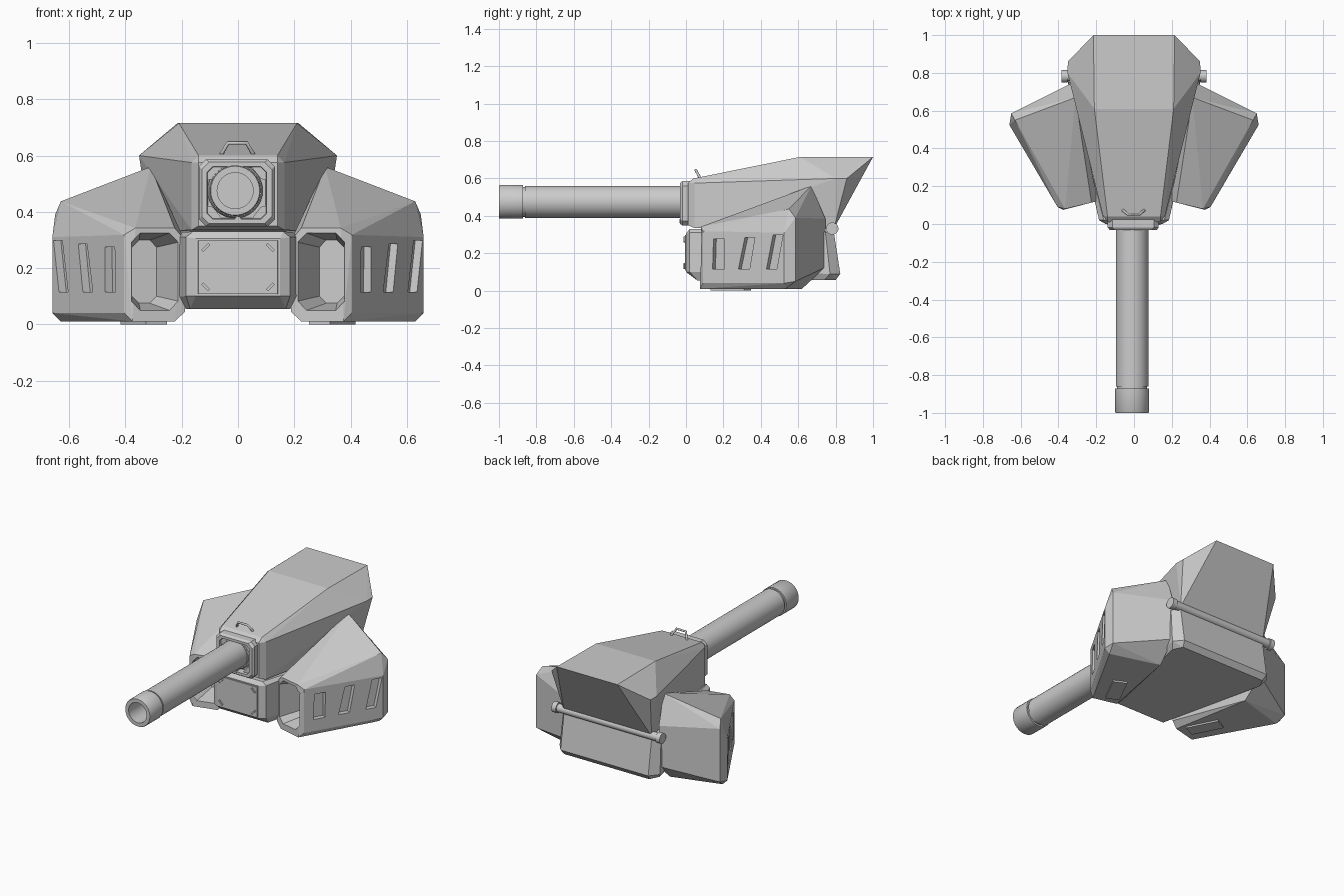
import bpy, bmesh, math
from mathutils import Vector, Matrix

if "Cube" in bpy.data.objects:
    bpy.data.objects.remove(bpy.data.objects["Cube"])


def finish(name, bm, smooth=False):
    bmesh.ops.recalc_face_normals(bm, faces=bm.faces)
    me = bpy.data.meshes.new(name)
    bm.to_mesh(me)
    bm.free()
    ob = bpy.data.objects.new(name, me)
    bpy.context.collection.objects.link(ob)
    if smooth:
        bpy.ops.object.select_all(action='DESELECT')
        ob.select_set(True)
        bpy.context.view_layer.objects.active = ob
        bpy.ops.object.shade_smooth_by_angle(angle=math.radians(35))
    return ob


def hulls(name, groups):
    """One object made of convex armour solids, one per point group."""
    bm = bmesh.new()
    for pts in groups:
        part = bmesh.new()
        for p in pts:
            part.verts.new(p)
        res = bmesh.ops.convex_hull(part, input=part.verts)
        junk = [g for g in res["geom_interior"] if isinstance(g, bmesh.types.BMVert)]
        bmesh.ops.delete(part, geom=junk, context='VERTS')
        bmesh.ops.dissolve_limit(part, angle_limit=math.radians(2),
                                 verts=part.verts, edges=part.edges)
        tmp = bpy.data.meshes.new("tmp")
        part.to_mesh(tmp)
        part.free()
        bm.from_mesh(tmp)
        bpy.data.meshes.remove(tmp)
    return finish(name, bm)


def both(pts):
    return [(s * x, y, z) for x, y, z in pts for s in (1, -1)]


def rings(name, loops, wrap=False, smooth=False):
    """Skin closed loops of points in order; wrap joins last to first."""
    bm = bmesh.new()
    rows = [[bm.verts.new(p) for p in lp] for lp in loops]
    pairs = list(zip(rows, rows[1:])) + ([(rows[-1], rows[0])] if wrap else [])
    for a, b in pairs:
        n = len(a)
        for i in range(n):
            bm.faces.new((a[i], a[(i + 1) % n], b[(i + 1) % n], b[i]))
    if not wrap:
        bm.faces.new(rows[0])
        bm.faces.new(rows[-1])
    return finish(name, bm, smooth)


def lathe(name, profile, x, z, n=32):
    """Spin (y, radius) pairs round an axis parallel to y."""
    ang = [2 * math.pi * i / n for i in range(n)]
    return rings(name, [[(x + r * math.cos(a), y, z + r * math.sin(a)) for a in ang]
                        for y, r in profile], smooth=True)


def octagon(hw, hh, c):
    return [(hw, -hh + c), (hw, hh - c), (hw - c, hh), (c - hw, hh),
            (-hw, hh - c), (-hw, c - hh), (c - hw, -hh), (hw - c, -hh)]


# upper hull with overhanging rear
hulls("upper_hull", [both([
    (.14, .01, .35), (.14, .01, .575), (.165, .045, .335), (.165, .045, .575),
    (.14, .04, .60), (.21, .61, .715), (.215, 1.0, .715), (.352, .80, .60),
    (.35, .86, .60), (.345, .80, .565), (.31, .79, .33)])])

# lower hull, widening to the rear
hulls("lower_hull", [both([
    (.15, .0, .10), (.15, .0, .305), (.185, .02, .10), (.185, .02, .31),
    (.16, .02, .33), (.17, .06, .055), (.31, .79, .315), (.31, .825, .09),
    (.345, .745, .315), (.355, .77, .09), (.30, .80, .057), (.33, .74, .057)])])

# front access panel with corner latches
hulls("front_panel", [both([(x, y, z) for x, y in ((.14, -.006), (.146, .01))
                            for z in (.108, .298)])])
for sx in (1, -1):
    for sz in (1, -1):
        bm = bmesh.new()
        bmesh.ops.create_cube(bm, size=1, matrix=Matrix.Translation(
            (sx * .115, -.008, .203 + sz * .07))
            @ Matrix.Rotation(sx * sz * math.radians(45), 4, 'Y')
            @ Matrix.Diagonal((.035, .012, .010, 1)))
        finish("panel_latch", bm)

# barrel, muzzle sleeve and bore
BX, BZ = -.01, .475
lathe("gun_barrel", [(.05, .086), (-.86, .086), (-.86, .080), (-.872, .080),
                     (-.872, .090), (-.995, .090), (-1.0, .087), (-1.0, .064),
                     (-.80, .064)], BX, BZ)
lathe("barrel_collar", [(.05, .098), (-.006, .098), (-.016, .092), (-.016, .07)], BX, BZ)

# square gun frame with corner gussets and a lower bolt
rings("gun_frame", [[(-.004 + x, y, .467 + z) for x, z in octagon(h, h * .88, c)]
                    for y, h, c in ((.03, .135, .025), (-.018, .135, .025),
                                    (-.032, .124, .025), (-.032, .106, .02),
                                    (.03, .100, .02))], wrap=True)
for sx in (1, -1):
    for sz in (1, -1):
        hulls("frame_gusset", [[(-.004 + sx * a, y, .467 + sz * b)
                                for y in (-.015, .03)
                                for a, b in ((.105, .095), (.105, .045), (.05, .095), (.085, .05))]])
lathe("frame_bolt", [(.02, .012), (-.035, .012)], 0, .372, 10)

# rear cross bar with end caps
ang = [2 * math.pi * i / 20 for i in range(20)]
rings("rear_bar", [[(x, .782 + r * math.cos(a), .332 + r * math.sin(a)) for a in ang]
                   for x, r in ((-.383, .033), (-.352, .033), (-.352, .026),
                                (.352, .026), (.352, .033), (.383, .033))], smooth=True)

# lifting handle on the roof
cu = bpy.data.curves.new("roof_handle", 'CURVE')
cu.dimensions = '3D'
cu.bevel_depth = .007
cu.bevel_resolution = 2
cu.use_fill_caps = True
sp = cu.splines.new('POLY')
path = [(-.062, .075, .598), (-.055, .07, .612), (-.035, .052, .645),
        (.030, .052, .645), (.050, .07, .612), (.057, .075, .598)]
sp.points.add(len(path) - 1)
for pt, co in zip(sp.points, path):
    pt.co = (*co, 1)
bpy.context.collection.objects.link(bpy.data.objects.new("roof_handle", cu))

# side pods: faceted body, intake, slanted vents, underside hatch
POD = [(.188, .125, .045), (.19, .122, .30), (.225, .113, .342), (.365, .08, .342),
       (.405, .09, .318), (.405, .09, .04), (.375, .075, .01), (.225, .113, .01),
       (.31, .67, .56), (.63, .55, .437), (.66, .525, .31), (.66, .525, .04),
       (.63, .53, .01), (.65, .585, .39), (.65, .585, .05),
       (.33, .745, .385), (.33, .745, .125), (.32, .62, .01)]
VENTS = [(.142, .205, .147, .207, .275), (.28, .34, .315, .368, .285),
         (.43, .485, .465, .518, .297)]          # bottom y0 y1, top y0 y1, top z


def on_wall(y, z, off):
    return (.405 + .586 * (y - .09) + .863 * off, y - .506 * off, z)


for s, side in ((1, "right"), (-1, "left")):
    def flip(pts):
        return [(s * x, y, z) for x, y, z in pts]

    pod = hulls(side + "_pod", [flip(POD)])
    cuts = []
    for a, b, c, d, zt in VENTS:
        cuts.append(flip([on_wall(y, z, o) for o in (-.03, .03)
                          for y, z in ((a, .115), (b, .115), (d, zt), (c, zt))]))
    # tapered octagonal intake running along the pod axis
    mouth = []
    for depth, hw, hh, c in ((-.05, .098, .145, .035), (.15, .045, .112, .025)):
        for w, h in octagon(hw, hh, c):
            mouth.append((.297 + .97 * w + .24 * depth,
                          .10 - .24 * w + .97 * depth, .187 + h))
    cuts.append(flip(mouth))
    cutter = hulls(side + "_pod_cutter", cuts)
    cutter.hide_render = True
    cutter.hide_viewport = True
    cutter.display_type = 'WIRE'
    mod = pod.modifiers.new("cut", 'BOOLEAN')
    mod.operation = 'DIFFERENCE'
    mod.solver = 'EXACT'
    mod.object = cutter

    bm = bmesh.new()
    bmesh.ops.create_cube(bm, size=1, matrix=Matrix.Translation((s * .335, .24, .006))
                          @ Matrix.Rotation(-s * math.radians(27), 4, 'Z')
                          @ Matrix.Diagonal((.085, .20, .012, 1)))
    finish(side + "_pod_hatch", bm)
